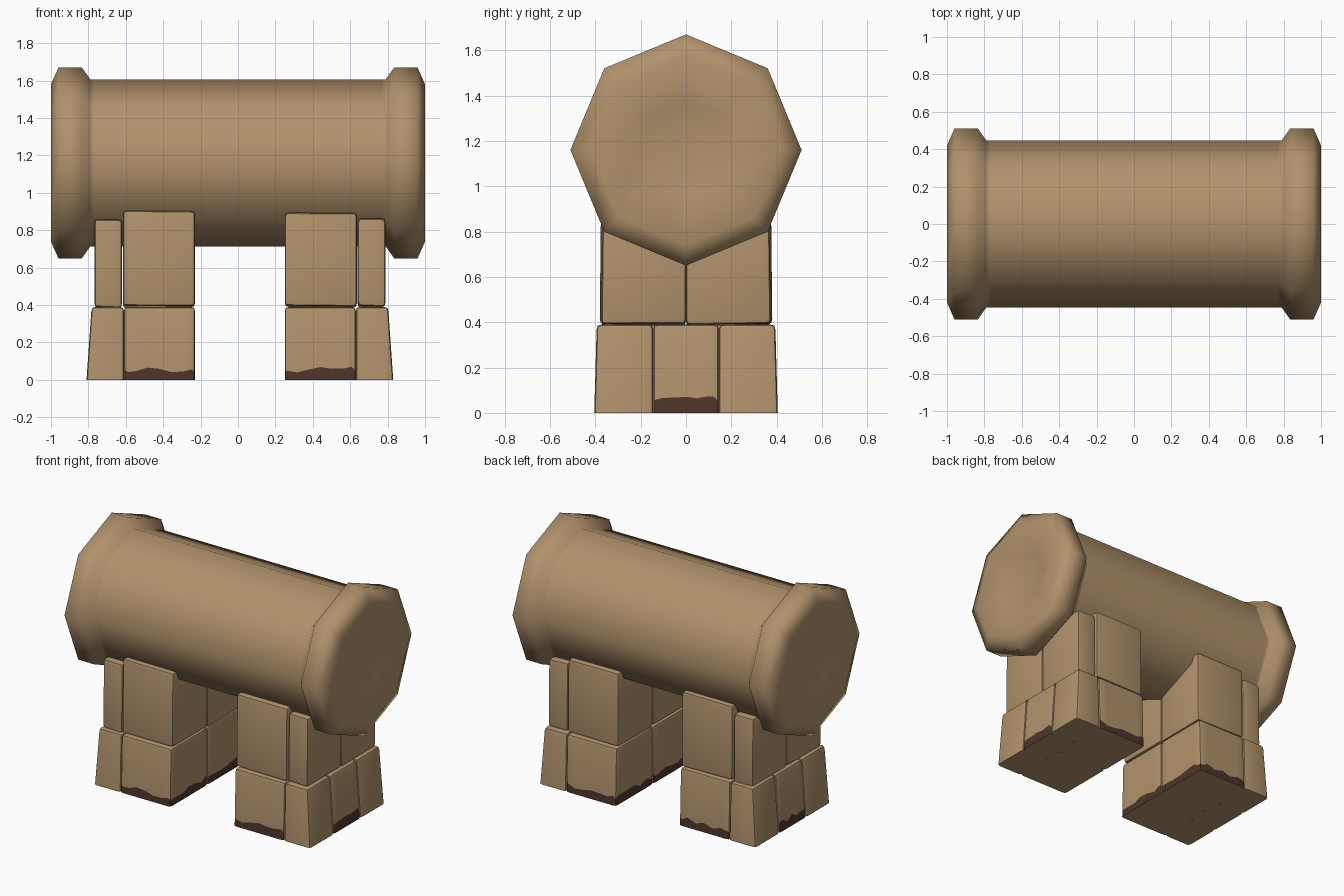
import bpy, bmesh, math, random
from mathutils import Vector

if "Cube" in bpy.data.objects:
    bpy.data.objects.remove(bpy.data.objects["Cube"])

random.seed(4)


def material(name, rgb):
    m = bpy.data.materials.new(name)
    m.diffuse_color = (*rgb, 1)
    m.use_nodes = True
    m.node_tree.nodes["Principled BSDF"].inputs["Base Color"].default_value = m.diffuse_color
    return m


TAN = material("sandy tan", (0.44, 0.29, 0.15))
MUD = material("dark mud", (0.075, 0.036, 0.024))


def finish(bm, name):
    bmesh.ops.recalc_face_normals(bm, faces=bm.faces[:])
    me = bpy.data.meshes.new(name)
    bm.to_mesh(me)
    bm.free()
    me.materials.append(TAN)
    me.materials.append(MUD)
    ob = bpy.data.objects.new(name, me)
    bpy.context.collection.objects.link(ob)
    return ob


# Pipe: eight-sided profile of (x, radius) swept round the x axis
def pipe():
    half = [(0.77, 0.447), (0.79, 0.447), (0.835, 0.51), (0.96, 0.51),
            (1.0, 0.42), (0.96, 0.22)]
    profile = [(-x, r) for x, r in reversed(half)] + half
    bm = bmesh.new()
    rings = []
    for x, r in profile:
        rings.append([bm.verts.new((x, r * math.sin(i * math.pi / 4),
                                    1.16 + r * math.cos(i * math.pi / 4)))
                      for i in range(8)])
    for a, b in zip(rings, rings[1:]):
        for i in range(8):
            j = (i + 1) % 8
            bm.faces.new((a[i], a[j], b[j], b[i]))
    # shallow dished ends
    for ring, x in ((rings[0], -0.94), (rings[-1], 0.94)):
        c = bm.verts.new((x, 0, 1.16))
        for i in range(8):
            bm.faces.new((ring[i], ring[(i + 1) % 8], c))
    for f in bm.faces:
        f.smooth = True
    return finish(bm, "pipe")


# Rounded stone block; mud lists the directions that get a dirty foot
def stone(name, x0, x1, y0, y1, z0, z1, side, mud=(), mud_z=0.055):
    bm = bmesh.new()
    bmesh.ops.create_cube(bm, size=1)
    for v in bm.verts:
        v.co = Vector(((x0, x1)[v.co.x > 0], (y0, y1)[v.co.y > 0],
                       (z0, z1)[v.co.z > 0]))
        if z0 > 0:
            v.co.z += random.uniform(-0.008, 0.008)
    edges = [e for e in bm.edges if max(v.co.z for v in e.verts) > 0.1]
    bmesh.ops.bevel(bm, geom=edges, offset=0.022, segments=2,
                    profile=0.6, affect='EDGES')
    if mud:
        # wavy upper edge of the mud
        for k in range(1, 6):
            t = k / 6
            for co, no in (((x0 + (x1 - x0) * t, 0, 0), (1, 0, 0)),
                           ((0, y0 + (y1 - y0) * t, 0), (0, 1, 0))):
                bmesh.ops.bisect_plane(
                    bm, geom=bm.verts[:] + bm.edges[:] + bm.faces[:],
                    plane_co=co, plane_no=no)
        bmesh.ops.bisect_plane(
            bm, geom=bm.verts[:] + bm.edges[:] + bm.faces[:],
            plane_co=(0, 0, mud_z), plane_no=(0, 0, 1))
        bm.normal_update()
        for f in bm.faces:
            if f.calc_center_median().z < mud_z and abs(f.normal.z) < 0.5:
                if any(f.normal.dot(Vector(d)) > 0.8 for d in mud):
                    f.material_index = 1
        for v in bm.verts:
            if abs(v.co.z - mud_z) < 1e-4:
                v.co.z += random.uniform(-0.016, 0.016)
    # outer walls lean inward with height
    for v in bm.verts:
        if abs(v.co.y) > 0.3:
            v.co.y *= 1 - 0.07 * min(v.co.z, 0.6)
        if v.co.x * side > 0.7:
            v.co.x -= side * 0.07 * min(v.co.z, 0.39)
    ob = finish(bm, name)
    bpy.context.view_layer.objects.active = ob
    ob.select_set(True)
    bpy.ops.object.shade_smooth_by_angle(angle=math.radians(35))
    ob.select_set(False)


# One stone leg: two courses of blocks
def leg(side, label):
    def block(name, xa, xb, *rest, **kw):
        xs = sorted((side * xa + 0.01, side * xb + 0.01))
        stone(f"{label}_{name}", *xs, *rest, side, **kw)

    inner, outer = (-side, 0, 0), (side, 0, 0)
    for sy, end in ((-1, "front"), (1, "back")):
        def ys(a, b):
            return sorted((sy * a, sy * b))
        block(f"lower_{end}_block", 0.24, 0.62, *ys(0, 0.405), 0, 0.39,
              mud=(inner, (0, sy, 0)))
        block(f"lower_{end}_corner", 0.62, 0.82, *ys(0.145, 0.405), 0, 0.39)
        block(f"upper_{end}_block", 0.24, 0.625, *ys(0, 0.392), 0.39, 0.9)
        block(f"upper_{end}_corner", 0.63, 0.805, *ys(0, 0.385), 0.39, 0.86)
    block("lower_outer_block", 0.62, 0.82, -0.145, 0.145, 0, 0.39,
          mud=(outer,), mud_z=0.06)


pipe()
leg(-1, "left_leg")
leg(1, "right_leg")
